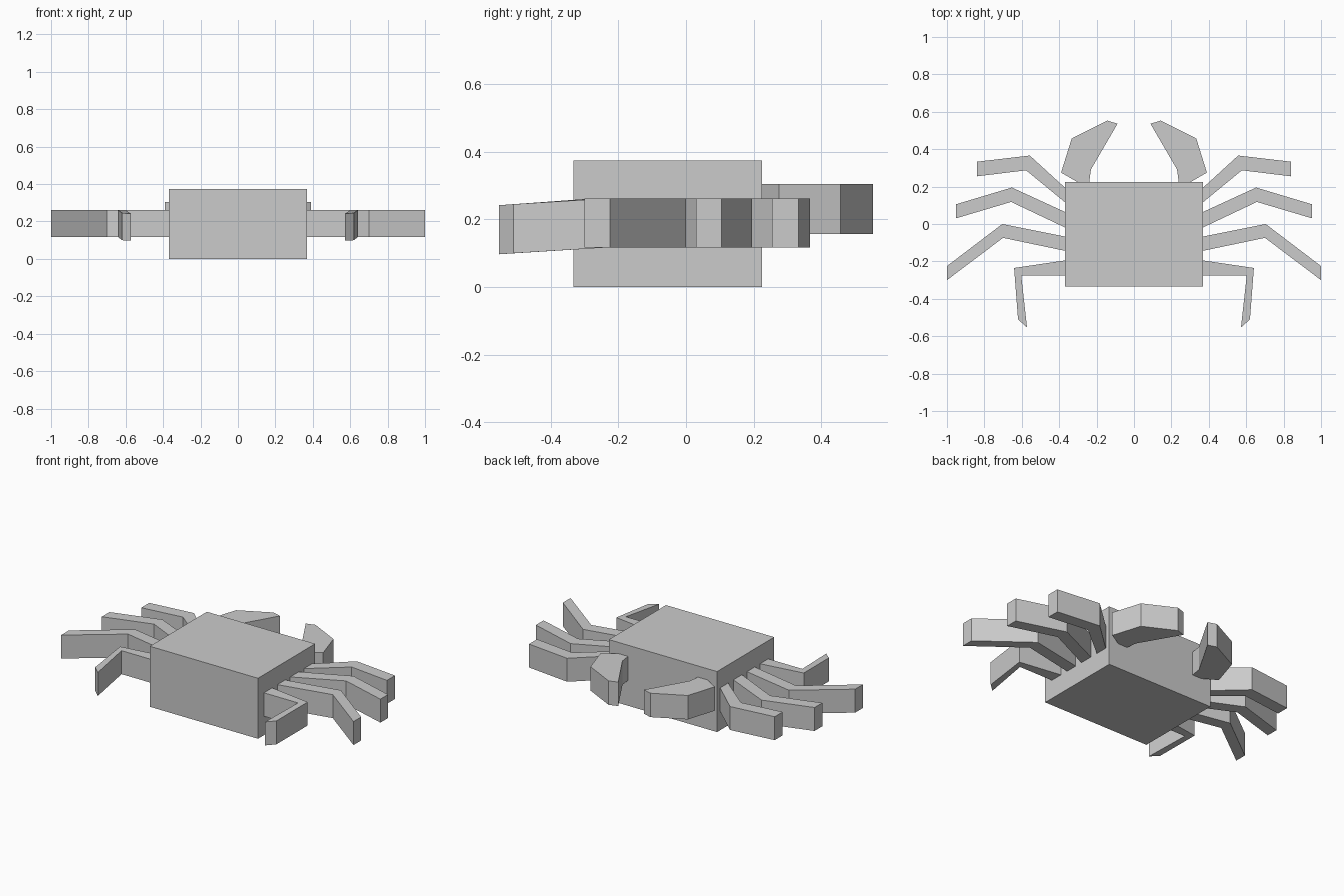
import bpy
import bmesh

if "Cube" in bpy.data.objects:
    bpy.data.objects.remove(bpy.data.objects["Cube"])

grey = bpy.data.materials.new("shell grey")
grey.diffuse_color = (0.6, 0.6, 0.6, 1)
grey.use_nodes = True
grey.node_tree.nodes["Principled BSDF"].inputs["Base Color"].default_value = grey.diffuse_color


def prism(name, outline, z0, z1, mirror=True, drops=None):
    """Extrude a top-view outline between two heights; drops lowers chosen corners."""
    drops = drops or {}
    bm = bmesh.new()
    rings = [[bm.verts.new((x, y, z - drops.get(i, 0))) for i, (x, y) in enumerate(outline)]
             for z in (z0, z1)]
    low, high = rings
    n = len(outline)
    bm.faces.new(low[::-1])
    bm.faces.new(high)
    for i in range(n):
        j = (i + 1) % n
        bm.faces.new((low[i], low[j], high[j], high[i]))
    bmesh.ops.recalc_face_normals(bm, faces=bm.faces)
    mesh = bpy.data.meshes.new(name)
    bm.to_mesh(mesh)
    bm.free()
    mesh.materials.append(grey)
    obj = bpy.data.objects.new(name, mesh)
    bpy.context.collection.objects.link(obj)
    if mirror:
        obj.modifiers.new("Mirror", 'MIRROR').use_mirror_merge = False
    return obj


# Box body
prism("body", [(-0.37, -0.333), (0.37, -0.333), (0.37, 0.225), (-0.37, 0.225)],
      0, 0.374, mirror=False)

# Curved claws
prism("claws", [(0.24, 0.22), (0.295, 0.22), (0.39, 0.275), (0.333, 0.457),
                (0.143, 0.553), (0.088, 0.536), (0.23, 0.292)], 0.157, 0.305)

# Bent walking legs, as outlines seen from above
legs = {
    "first_legs": [(0.37, 0.195), (0.557, 0.366), (0.84, 0.333),
                   (0.84, 0.255), (0.577, 0.287), (0.37, 0.117)],
    "second_legs": [(0.37, 0.065), (0.653, 0.195), (0.953, 0.105),
                    (0.953, 0.03), (0.657, 0.118), (0.37, -0.018)],
    "third_legs": [(0.37, -0.067), (0.704, 0.0), (1.0, -0.225),
                   (1.0, -0.3), (0.7, -0.074), (0.37, -0.143)],
}
for name, outline in legs.items():
    prism(name, outline, 0.117, 0.262)

# Hind legs turn back and dip toward the tip
prism("hind_legs", [(0.37, -0.195), (0.641, -0.235), (0.62, -0.51),
                    (0.572, -0.553), (0.603, -0.275), (0.37, -0.275)],
      0.117, 0.262, drops={2: 0.017, 3: 0.02})
